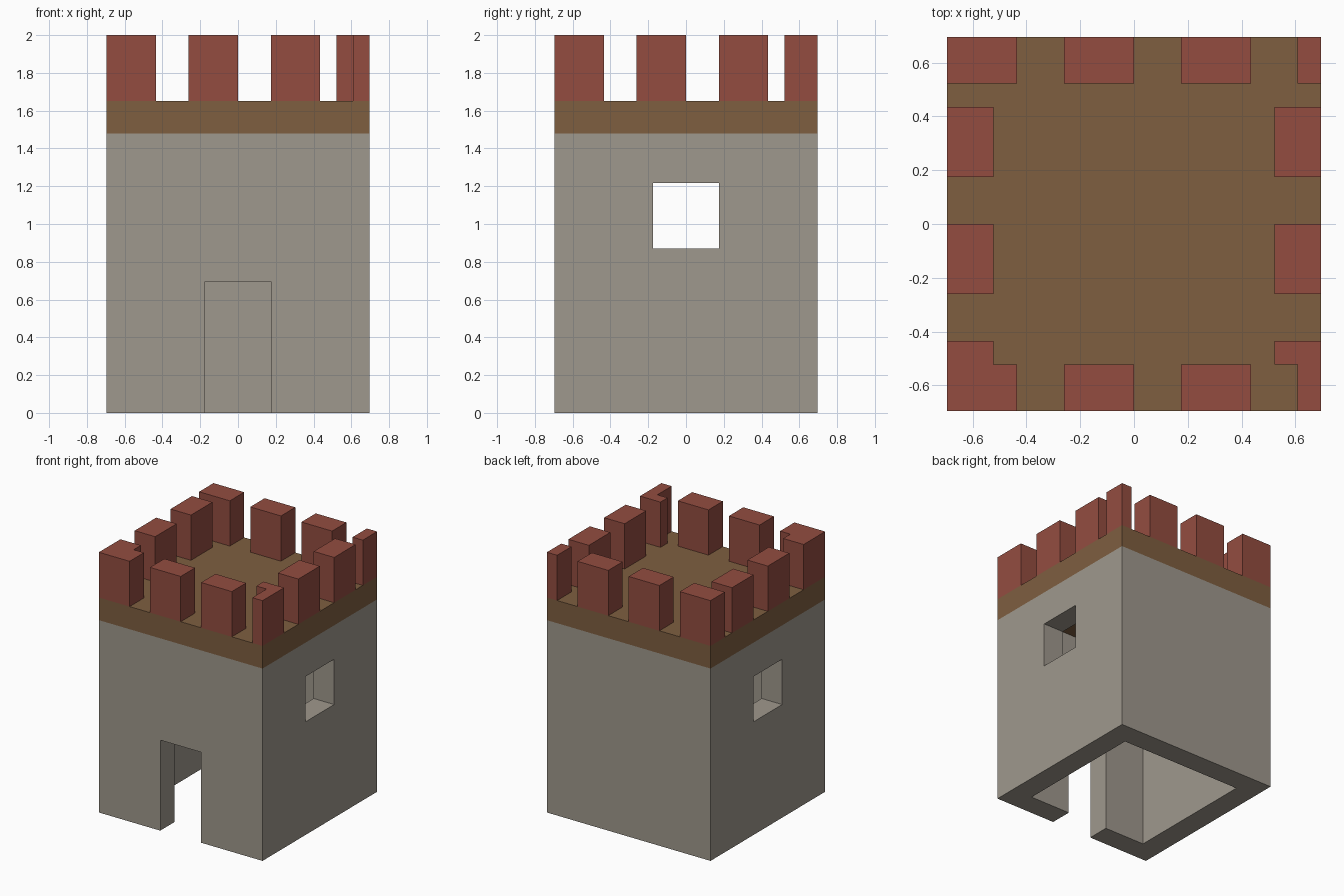
import bpy
import bmesh

cube = bpy.data.objects.get("Cube")
if cube:
    bpy.data.objects.remove(cube, do_unlink=True)

U = 2 / 23          # one building block; the tower is 16 x 16 x 23 blocks


def material(name, color):
    mat = bpy.data.materials.new(name)
    mat.use_nodes = True
    mat.diffuse_color = (*color, 1)
    mat.node_tree.nodes["Principled BSDF"].inputs["Base Color"].default_value = (*color, 1)
    return mat


stone = material("grey stone", (0.347, 0.314, 0.266))
timber = material("brown floor", (0.209, 0.113, 0.051))
brick = material("red brick", (0.292, 0.073, 0.051))


def prism(name, outline, z0, z1, mat=None):
    """Extrude a flat outline, given in blocks, from z0 up to z1."""
    bm = bmesh.new()
    base = bm.faces.new([bm.verts.new((x * U, y * U, z0 * U)) for x, y in outline])
    top = bmesh.ops.extrude_face_region(bm, geom=[base])["geom"]
    bmesh.ops.translate(bm, vec=(0, 0, (z1 - z0) * U),
                        verts=[g for g in top if isinstance(g, bmesh.types.BMVert)])
    bmesh.ops.recalc_face_normals(bm, faces=bm.faces)
    mesh = bpy.data.meshes.new(name)
    bm.to_mesh(mesh)
    bm.free()
    obj = bpy.data.objects.new(name, mesh)
    bpy.context.collection.objects.link(obj)
    if mat:
        mesh.materials.append(mat)
    return obj


def rect(x0, x1, y0, y1):
    return [(x0, y0), (x1, y0), (x1, y1), (x0, y1)]


def box(name, x0, x1, y0, y1, z0, z1, mat=None):
    return prism(name, rect(x0, x1, y0, y1), z0, z1, mat)


# Hollow stone walls with a front doorway and a window in each side
walls = box("walls", -8, 8, -8, 8, 0, 17, stone)
cutters = [
    box("room_cutter", -6, 6, -6, 6, -1, 18),
    box("door_cutter", -2, 2, -9, -5, -1, 8),
    box("window_cutter", -9, 9, -2, 2, 10, 14),
]
for cutter in cutters:
    cutter.hide_render = True
    mod = walls.modifiers.new(cutter.name, "BOOLEAN")
    mod.operation = "DIFFERENCE"
    mod.solver = "EXACT"
    mod.object = cutter

# Bake the openings, then drop the cutters
bpy.context.view_layer.update()
depsgraph = bpy.context.evaluated_depsgraph_get()
cut_mesh = bpy.data.meshes.new_from_object(walls.evaluated_get(depsgraph))
walls.modifiers.clear()
walls.data = cut_mesh
walls.data.materials.clear()
walls.data.materials.append(stone)
for cutter in cutters:
    bpy.data.objects.remove(cutter, do_unlink=True)

# Roof floor
box("roof_floor", -8, 8, -8, 8, 17, 19, timber)


def merlon(name, outline):
    prism(name, outline, 19, 23, brick)


# Evenly spaced merlons along all four edges
for i, start in enumerate((-3, 2), 1):
    end = start + 3
    merlon(f"front_merlon_{i}", rect(start, end, -8, -6))
    merlon(f"back_merlon_{i}", rect(start, end, 6, 8))
    merlon(f"right_merlon_{i}", rect(-8, -6, start, end))
    merlon(f"left_merlon_{i}", rect(6, 8, start, end))

# Corner merlons; the front ones wrap round the corner
merlon("back_right_corner", rect(-8, -5, 6, 8))
merlon("back_left_corner", rect(7, 8, 6, 8))
merlon("front_right_corner", [(-8, -8), (-5, -8), (-5, -6), (-6, -6), (-6, -5), (-8, -5)])
merlon("front_left_corner", [(7, -8), (8, -8), (8, -5), (6, -5), (6, -6), (7, -6)])
